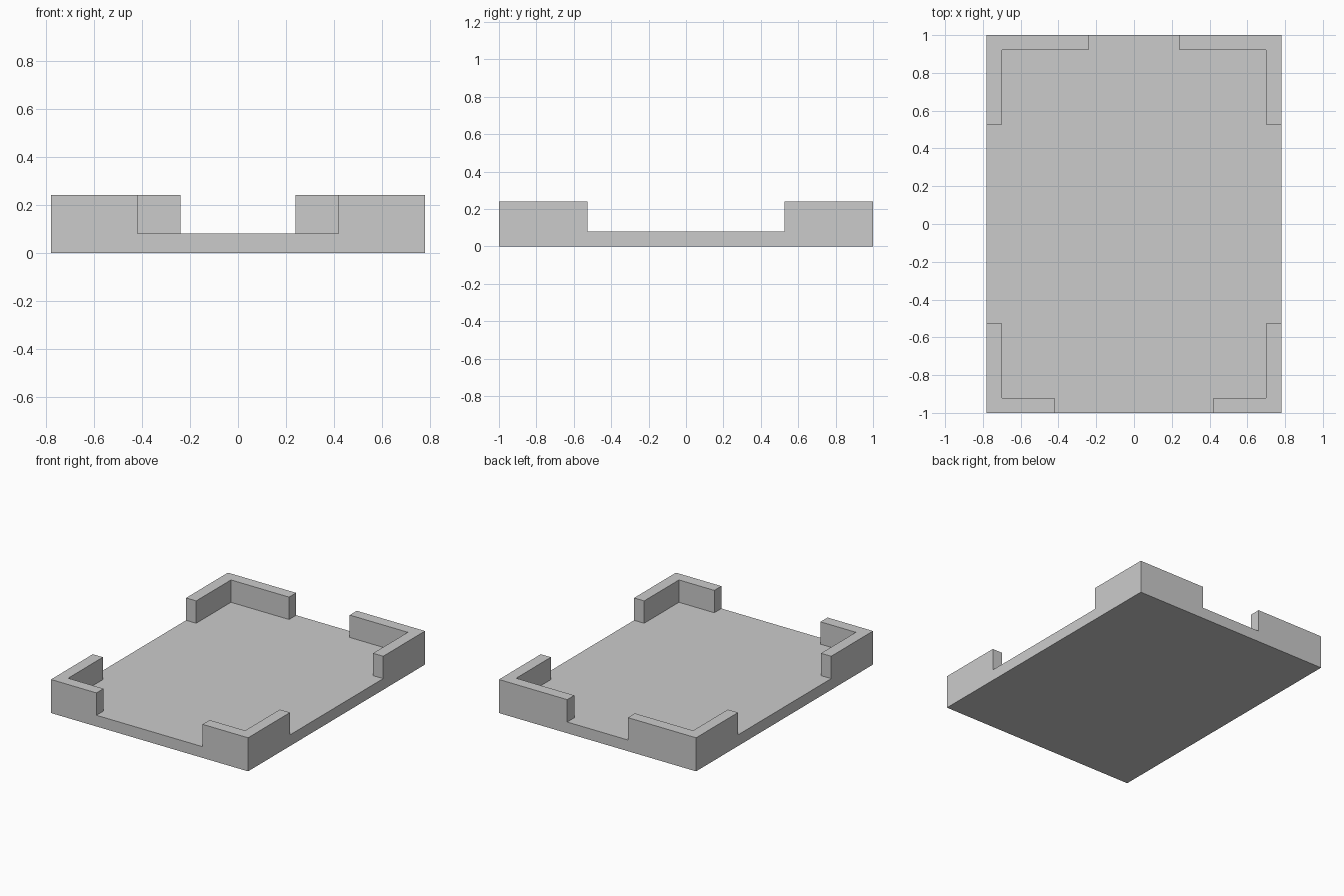
import bpy
import bmesh

cube = bpy.data.objects.get("Cube")
if cube:
    bpy.data.objects.remove(cube, do_unlink=True)

# Single plain grey
GREY = (0.6, 0.6, 0.6, 1.0)
grey = bpy.data.materials.new("plain_grey")
grey.use_nodes = True
grey.diffuse_color = GREY
grey.node_tree.nodes["Principled BSDF"].inputs["Base Color"].default_value = GREY

HALF_X, HALF_Y = 0.78, 1.0
BASE, TOP, WALL = 0.08, 0.24, 0.08
SIDE_END = 0.527


def prism(name, outline, z0, z1):
    """Extrude a flat outline from z0 up to z1."""
    bm = bmesh.new()
    face = bm.faces.new([bm.verts.new((x, y, z0)) for x, y in outline])
    up = bmesh.ops.extrude_face_region(bm, geom=[face])["geom"]
    verts = [v for v in up if isinstance(v, bmesh.types.BMVert)]
    bmesh.ops.translate(bm, verts=verts, vec=(0, 0, z1 - z0))
    bmesh.ops.recalc_face_normals(bm, faces=bm.faces)
    mesh = bpy.data.meshes.new(name)
    bm.to_mesh(mesh)
    bm.free()
    mesh.materials.append(grey)
    obj = bpy.data.objects.new(name, mesh)
    bpy.context.collection.objects.link(obj)


# Flat tray floor
prism("base_plate", [(-HALF_X, -HALF_Y), (HALF_X, -HALF_Y),
                     (HALF_X, HALF_Y), (-HALF_X, HALF_Y)], 0, BASE)

# L-shaped corner walls: the back pair reaches further inward
for end, sy, inner_x in (("front", -1, 0.42), ("back", 1, 0.24)):
    for side, sx in (("left", 1), ("right", -1)):
        corner = [(HALF_X, HALF_Y), (inner_x, HALF_Y),
                  (inner_x, HALF_Y - WALL), (HALF_X - WALL, HALF_Y - WALL),
                  (HALF_X - WALL, SIDE_END), (HALF_X, SIDE_END)]
        prism(f"{end}_{side}_corner_wall",
              [(sx * x, sy * y) for x, y in corner], BASE, TOP)
